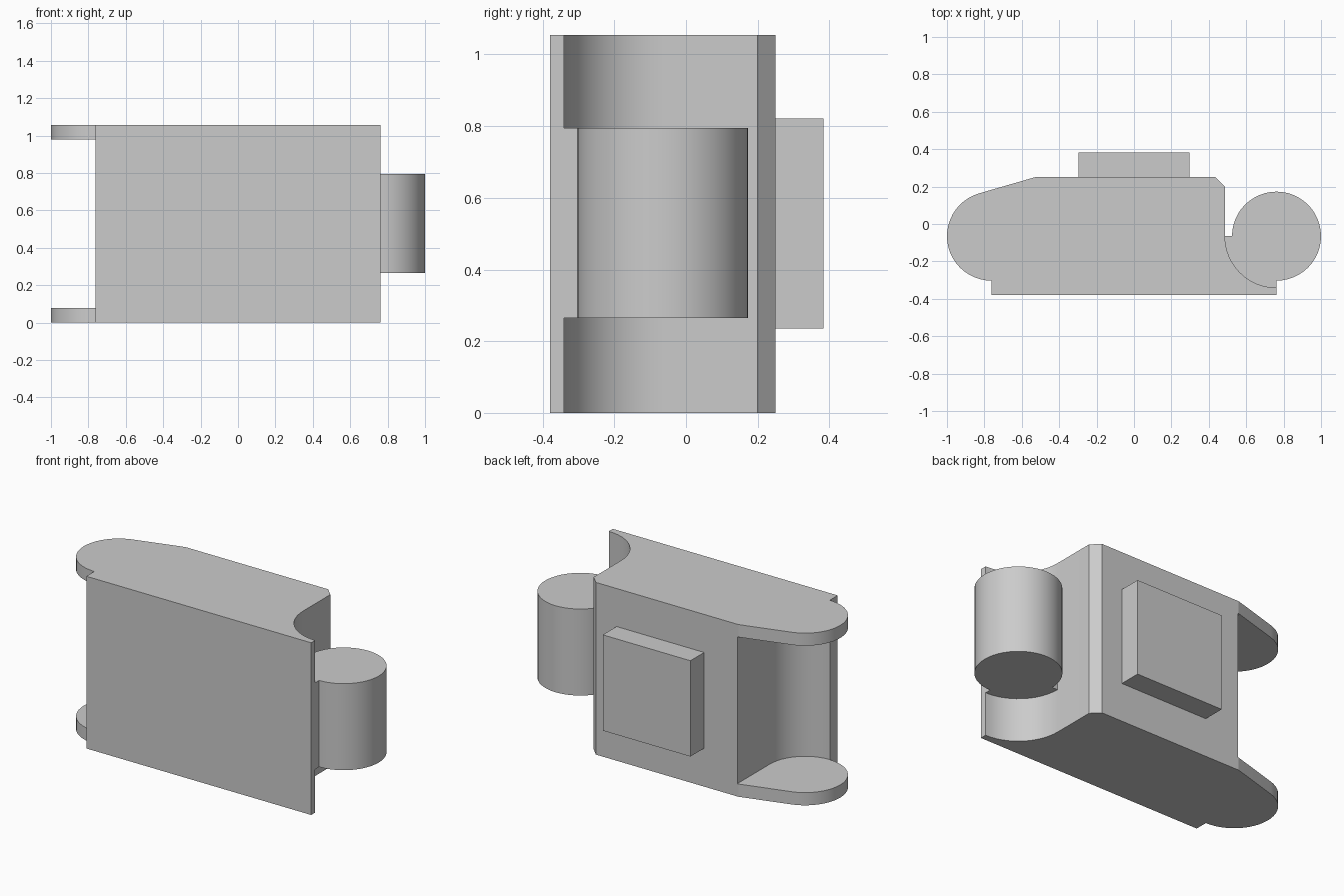
import bpy, bmesh, math

if "Cube" in bpy.data.objects:
    bpy.data.objects.remove(bpy.data.objects["Cube"], do_unlink=True)

GREY = (0.6, 0.6, 0.6, 1)
mat = bpy.data.materials.new("plain grey")
mat.use_nodes = True
mat.diffuse_color = GREY
mat.node_tree.nodes["Principled BSDF"].inputs["Base Color"].default_value = GREY


def arc(cx, cy, r, start, end):
    """Points along an arc, angles in degrees."""
    n = max(2, round(abs(end - start) / 7.5))
    angles = [math.radians(start + (end - start) * i / n) for i in range(n + 1)]
    return [(cx + r * math.cos(a), cy + r * math.sin(a)) for a in angles]


def prism(name, outline, z0, z1):
    """Extrude a plan outline between two heights."""
    bm = bmesh.new()
    base = bm.faces.new([bm.verts.new((x, y, z0)) for x, y in outline])
    top = bmesh.ops.extrude_face_region(bm, geom=[base])["geom"]
    verts = [v for v in top if isinstance(v, bmesh.types.BMVert)]
    bmesh.ops.translate(bm, verts=verts, vec=(0, 0, z1 - z0))
    bmesh.ops.recalc_face_normals(bm, faces=bm.faces)
    mesh = bpy.data.meshes.new(name)
    bm.to_mesh(mesh)
    bm.free()
    mesh.materials.append(mat)
    obj = bpy.data.objects.new(name, mesh)
    bpy.context.collection.objects.link(obj)
    return obj


def smooth(obj):
    bpy.ops.object.select_all(action="DESELECT")
    obj.select_set(True)
    bpy.context.view_layer.objects.active = obj
    bpy.ops.object.shade_smooth_by_angle(angle=math.radians(15))


PX, PY = 0.762, -0.065      # pivot centres at +-PX
R, GAP_R = 0.238, 0.276     # knuckle and socket radii
HEIGHT = 1.055

# Body with front plate, socket on one end and rounded ears on the other
socket = arc(PX, PY, GAP_R, 270, 180)
ear = arc(-PX, PY, R, 106, 270)
body = prism("body", [(-PX, -0.38), (PX, -0.38)] + socket
             + [(0.486, 0.2), (0.436, 0.25), (-0.53, 0.25)] + ear, 0, HEIGHT)

# Opening between the two ears
opening = prism("ear_opening", [(-1.2, 0.4), (-1.2, PY - R - 0.001)]
                + arc(-PX, PY, R + 0.001, 270, 360)
                + [(-PX + R + 0.001, 0.4)], 0.078, 0.978)
opening.hide_render = True
cut = body.modifiers.new("opening", "BOOLEAN")
cut.operation = "DIFFERENCE"
cut.solver = "EXACT"
cut.object = opening
bpy.context.view_layer.update()
graph = bpy.context.evaluated_depsgraph_get()
body_mesh = bpy.data.meshes.new_from_object(body.evaluated_get(graph))
body.modifiers.clear()
body.data = body_mesh
bpy.data.objects.remove(opening, do_unlink=True)
smooth(body)

# Knuckle joined to the socket by a quarter ring
knuckle = prism("knuckle", arc(PX, PY, R, -90, 180) + arc(PX, PY, GAP_R, 180, 270),
                0.265, 0.795)
smooth(knuckle)

# Raised pad on the back
prism("back_pad", [(-0.298, 0.25), (0.296, 0.25), (0.296, 0.383), (-0.298, 0.383)],
      0.235, 0.822)
